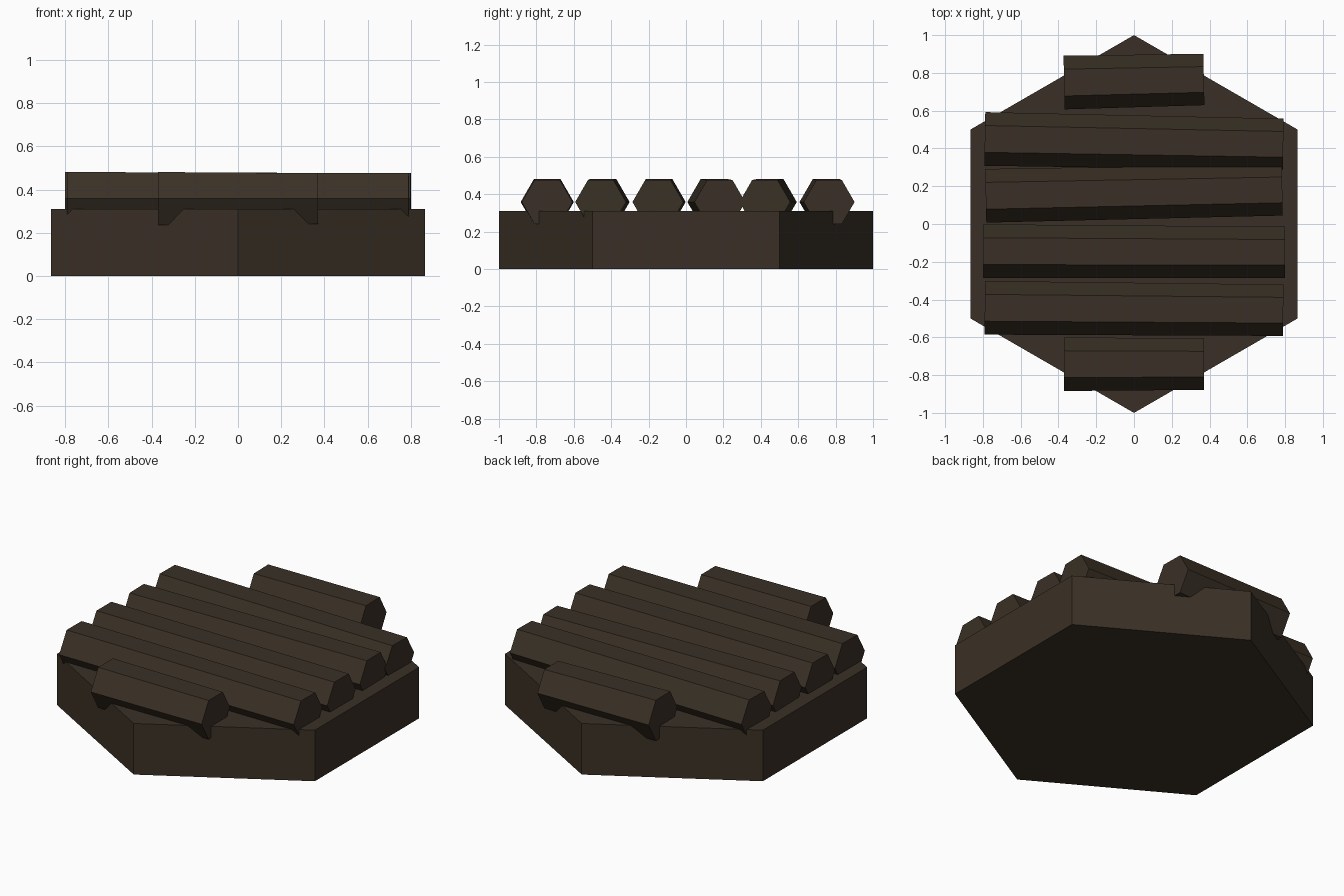
import bpy
import math

if "Cube" in bpy.data.objects:
    bpy.data.objects.remove(bpy.data.objects["Cube"], do_unlink=True)

brown = bpy.data.materials.new("dark_brown_wood")
brown.use_nodes = True
colour = (0.042, 0.030, 0.019, 1)
brown.diffuse_color = colour
brown.node_tree.nodes["Principled BSDF"].inputs["Base Color"].default_value = colour


def hex_prism(name, r_start, r_end, length, location, rotation):
    """Flat-shaded six-sided prism, optionally tapered along its axis."""
    bpy.ops.mesh.primitive_cone_add(vertices=6, radius1=r_start, radius2=r_end,
                                    depth=length, location=location, rotation=rotation)
    obj = bpy.context.object
    obj.name = name
    obj.data.materials.append(brown)
    return obj


# Hexagonal ground tile, corners pointing front and back
BASE_H = 0.31
hex_prism("hex_base", 1, 1, BASE_H, (0, 0, BASE_H / 2), (0, 0, 0))

# Row of slightly skewed, slightly tapered logs: centre y, length, yaw
logs = [
    (-0.742, 0.74, 0.0),
    (-0.450, 1.58, -0.008),
    (-0.147, 1.60, -0.004),
    (0.165, 1.57, 0.020),
    (0.436, 1.58, -0.018),
    (0.757, 0.74, 0.022),
]
for i, (y, length, yaw) in enumerate(logs, 1):
    hex_prism(f"log_{i}", 0.142, 0.136, length, (0, y, 0.358),
              (0, math.pi / 2, yaw))
